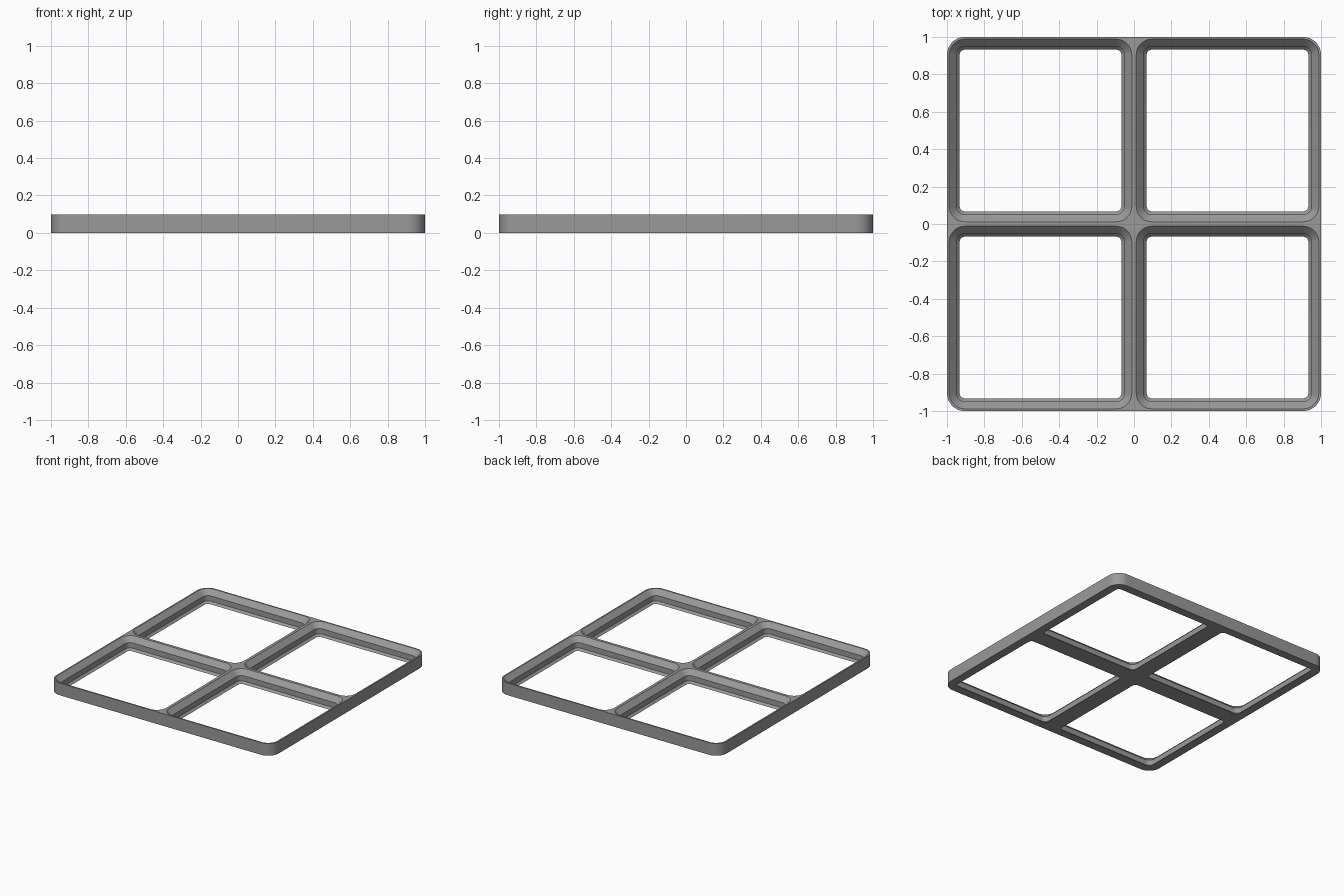
import bpy, bmesh, math

if "Cube" in bpy.data.objects:
    bpy.data.objects.remove(bpy.data.objects["Cube"])

MM = 1 / 42          # one cell is 42 mm and one unit wide
HEIGHT = 4.15 * MM
STEPS = 12           # segments per rounded corner


def rounded_square(bm, cx, cy, half, radius, z):
    """Closed ring of vertices around a rounded square."""
    ring = []
    for quarter, (sx, sy) in enumerate(((1, 1), (-1, 1), (-1, -1), (1, -1))):
        for i in range(STEPS + 1):
            a = math.pi / 2 * (quarter + i / STEPS)
            ring.append(bm.verts.new((cx + sx * (half - radius) + radius * math.cos(a),
                                      cy + sy * (half - radius) + radius * math.sin(a), z)))
    return ring


def ring_edges(bm, ring):
    result = []
    for a, b in zip(ring, ring[1:] + ring[:1]):
        result.append(bm.edges.get((a, b)) or bm.edges.new((a, b)))
    return result


def bridge(bm, low, high):
    n = len(low)
    for i in range(n):
        j = (i + 1) % n
        bm.faces.new((low[i], low[j], high[j], high[i]))


bm = bmesh.new()

# Outer wall
outer = [rounded_square(bm, 0, 0, 1, 4 * MM, z) for z in (0, HEIGHT)]
bridge(bm, *outer)
bottom_edges = ring_edges(bm, outer[0])
top_edges = ring_edges(bm, outer[1])

# Four stepped pockets: lower slope, upright wall, upper slope (inset, height in mm)
profile = ((2.85, 0), (2.15, 0.7), (2.15, 2.5), (0.5, 4.15))
for cx in (-0.5, 0.5):
    for cy in (-0.5, 0.5):
        rings = [rounded_square(bm, cx, cy, 0.5 - d * MM, (4 - d) * MM, z * MM)
                 for d, z in profile]
        for low, high in zip(rings, rings[1:]):
            bridge(bm, low, high)
        bottom_edges += ring_edges(bm, rings[0])
        top_edges += ring_edges(bm, rings[-1])

# Flat underside and rib tops
for edges, direction in ((bottom_edges, -1), (top_edges, 1)):
    bmesh.ops.triangle_fill(bm, use_beauty=True, edges=edges, normal=(0, 0, direction))
bmesh.ops.recalc_face_normals(bm, faces=bm.faces[:])

mesh = bpy.data.meshes.new("grid_frame")
bm.to_mesh(mesh)
bm.free()
frame = bpy.data.objects.new("grid_frame", mesh)
bpy.context.collection.objects.link(frame)

grey = bpy.data.materials.new("mid grey")
grey.diffuse_color = (0.32, 0.32, 0.32, 1)
grey.use_nodes = True
grey.node_tree.nodes["Principled BSDF"].inputs["Base Color"].default_value = grey.diffuse_color
mesh.materials.append(grey)

bpy.context.view_layer.objects.active = frame
frame.select_set(True)
bpy.ops.object.shade_smooth_by_angle(angle=math.radians(30))
